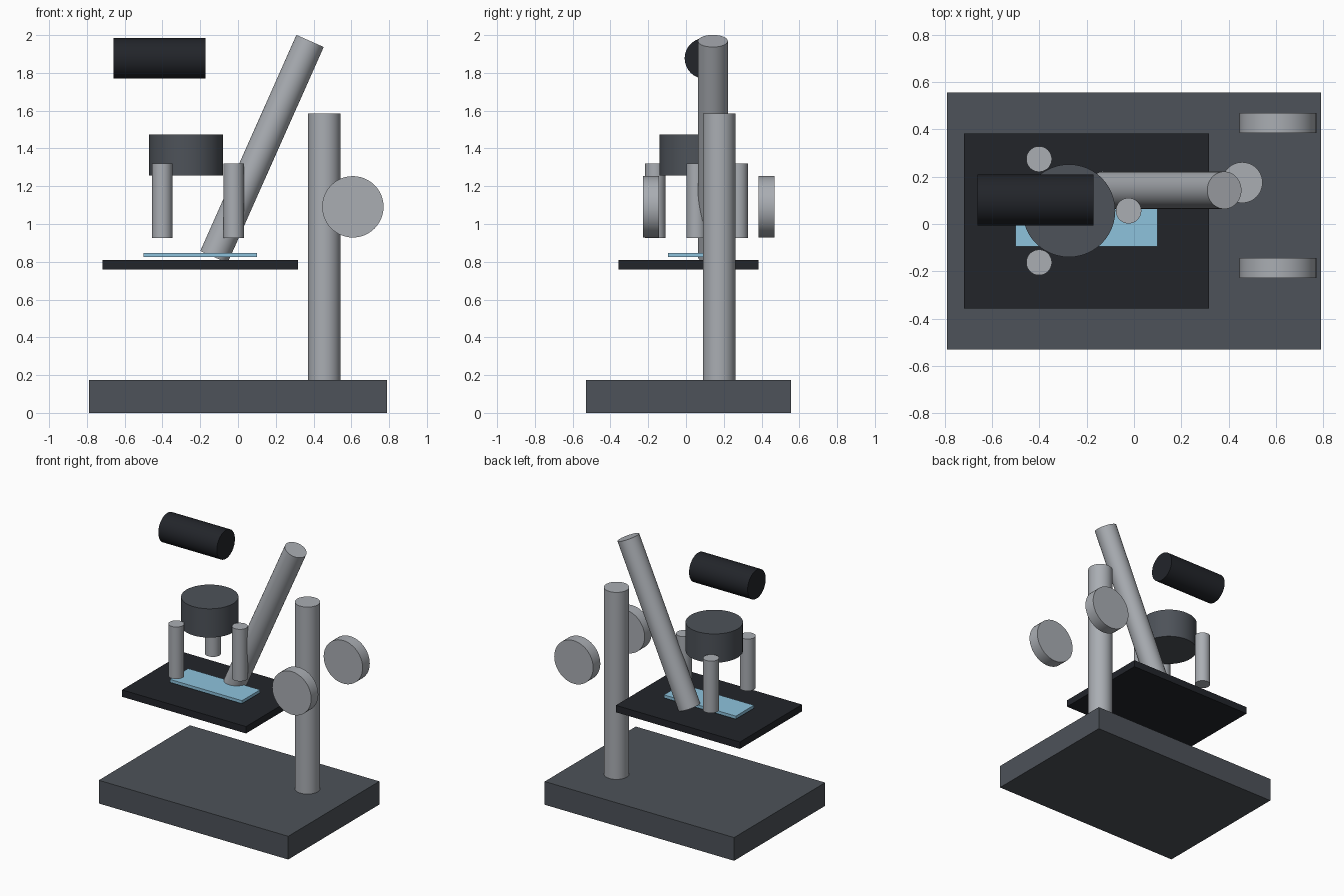
import bpy
import math

if "Cube" in bpy.data.objects:
    bpy.data.objects.remove(bpy.data.objects["Cube"])


def material(name, rgb):
    m = bpy.data.materials.new(name)
    m.diffuse_color = (*rgb, 1)
    m.use_nodes = True
    m.node_tree.nodes["Principled BSDF"].inputs["Base Color"].default_value = m.diffuse_color
    return m


METAL = material("metal", (0.40, 0.42, 0.45))
SLATE = material("slate", (0.075, 0.085, 0.10))
BLACK = material("black", (0.016, 0.018, 0.023))
GLASS = material("glass", (0.27, 0.54, 0.72))


def box(name, center, size, mat):
    bpy.ops.mesh.primitive_cube_add(size=1, location=center)
    ob = bpy.context.object
    ob.name = name
    ob.scale = size
    bpy.ops.object.transform_apply(location=False, rotation=False, scale=True)
    ob.data.materials.append(mat)
    return ob


def rod(name, center, radius, length, mat, rot=(0, 0, 0)):
    bpy.ops.mesh.primitive_cylinder_add(vertices=48, radius=radius, depth=length,
                                        location=center, rotation=rot)
    ob = bpy.context.object
    ob.name = name
    ob.data.materials.append(mat)
    bpy.ops.object.shade_smooth_by_angle(angle=math.radians(30))
    return ob


MID_Y = 0.0125

# Base and upright column
box("base", (0, MID_Y, 0.0875), (1.58, 1.085, 0.175), SLATE)
rod("column", (0.457, 0.175, 0.88), 0.086, 1.41, METAL)

# Stage with glass slide
box("stage", (-0.2, MID_Y, 0.784), (1.034, 0.74, 0.052), BLACK)
box("slide", (-0.2, MID_Y, 0.8355), (0.6, 0.216, 0.023), GLASS)

# Tilted body tube and horizontal eyepiece
rod("body_tube", (0.127, 0.1425, 1.397), 0.079, 1.252, METAL, (0, math.radians(24), 0))
rod("eyepiece", (-0.416, 0.101, 1.877), 0.108, 0.488, BLACK, (0, math.pi / 2, 0))

# Turret with three objectives around it
TX, TY = -0.275, 0.056
rod("turret", (TX, TY, 1.3645), 0.196, 0.217, SLATE)
for i in range(3):
    a = i * math.tau / 3
    rod(f"objective_{i + 1}",
        (TX + 0.252 * math.cos(a), TY + 0.252 * math.sin(a), 1.123),
        0.054, 0.392, METAL)

# Focus knobs on either side
for side, y in (("front", -0.186), ("back", 0.427)):
    rod(f"focus_knob_{side}", (0.608, y, 1.091), 0.1625, 0.085, METAL, (math.pi / 2, 0, 0))
